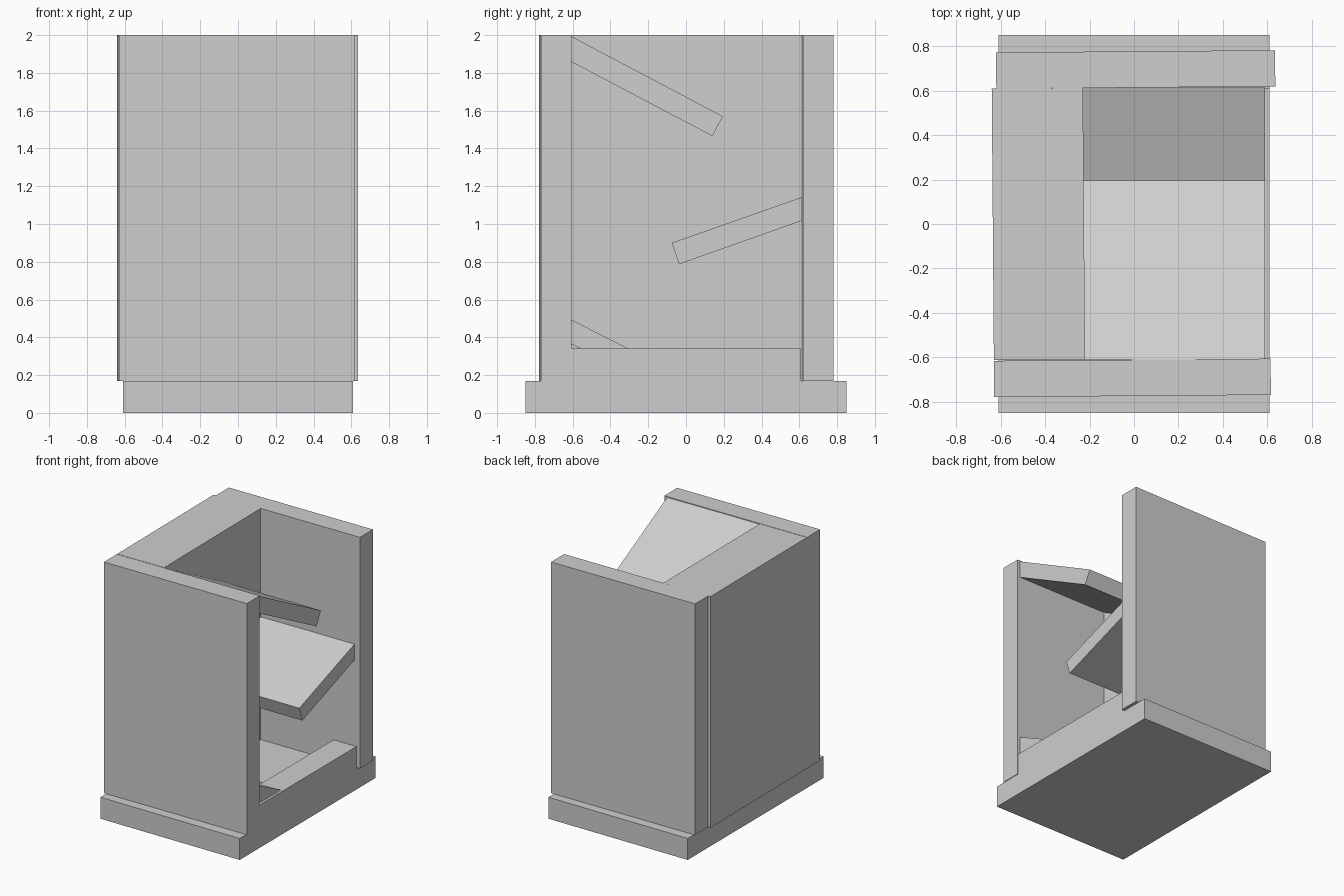
import bpy
import bmesh
from math import radians
from mathutils import Matrix

cube = bpy.data.objects.get("Cube")
if cube:
    bpy.data.objects.remove(cube, do_unlink=True)

# Single plain material
GREY = (0.62, 0.62, 0.62, 1.0)
grey = bpy.data.materials.new("plain_grey")
grey.use_nodes = True
grey.diffuse_color = GREY
grey.node_tree.nodes["Principled BSDF"].inputs["Base Color"].default_value = GREY


def finish(name, bm):
    bmesh.ops.recalc_face_normals(bm, faces=bm.faces)
    mesh = bpy.data.meshes.new(name)
    bm.to_mesh(mesh)
    bm.free()
    mesh.materials.append(grey)
    obj = bpy.data.objects.new(name, mesh)
    bpy.context.collection.objects.link(obj)
    return obj


def box(name, size, centre, turn=0.0):
    """Box with an optional small turn about the vertical axis."""
    bm = bmesh.new()
    bmesh.ops.create_cube(bm, size=1.0)
    bmesh.ops.scale(bm, vec=size, verts=bm.verts)
    obj = finish(name, bm)
    obj.matrix_world = Matrix.Translation(centre) @ Matrix.Rotation(radians(turn), 4, "Z")
    return obj


def ramp(name, profile, x0=-0.24, x1=0.59):
    """Side profile in (y, z), extruded across the shaft."""
    bm = bmesh.new()
    face = bm.faces.new([bm.verts.new((x0, y, z)) for y, z in profile])
    grown = bmesh.ops.extrude_face_region(bm, geom=[face])["geom"]
    moved = [v for v in grown if isinstance(v, bmesh.types.BMVert)]
    bmesh.ops.translate(bm, vec=(x1 - x0, 0, 0), verts=moved)
    return finish(name, bm)


# Base slab and the lip along its open side
box("base", (1.22, 1.70, 0.17), (0, 0, 0.085))
box("base_lip", (0.20, 1.22, 0.17), (0.51, 0, 0.255))

# Three slightly skewed walls, open towards +x
WALL_H, WALL_Z = 1.83, 1.085
box("front_wall", (1.245, 0.163, WALL_H), (-0.0075, -0.692, WALL_Z), 0.45)
box("back_wall", (1.255, 0.163, WALL_H), (0.0075, 0.695, WALL_Z), 0.45)
box("left_wall", (0.41, 1.22, WALL_H), (-0.43, 0, WALL_Z), 0.45)

# Zigzag ramps inside the shaft
ramp("upper_ramp", [(-0.61, 1.995), (0.195, 1.57), (0.14, 1.465), (-0.61, 1.86)])
ramp("middle_ramp", [(0.615, 1.143), (-0.075, 0.90), (-0.037, 0.787), (0.615, 1.018)])
ramp("lower_ramp", [(-0.61, 0.495), (0.10, 0.135), (0.05, 0.05), (-0.61, 0.365)])
